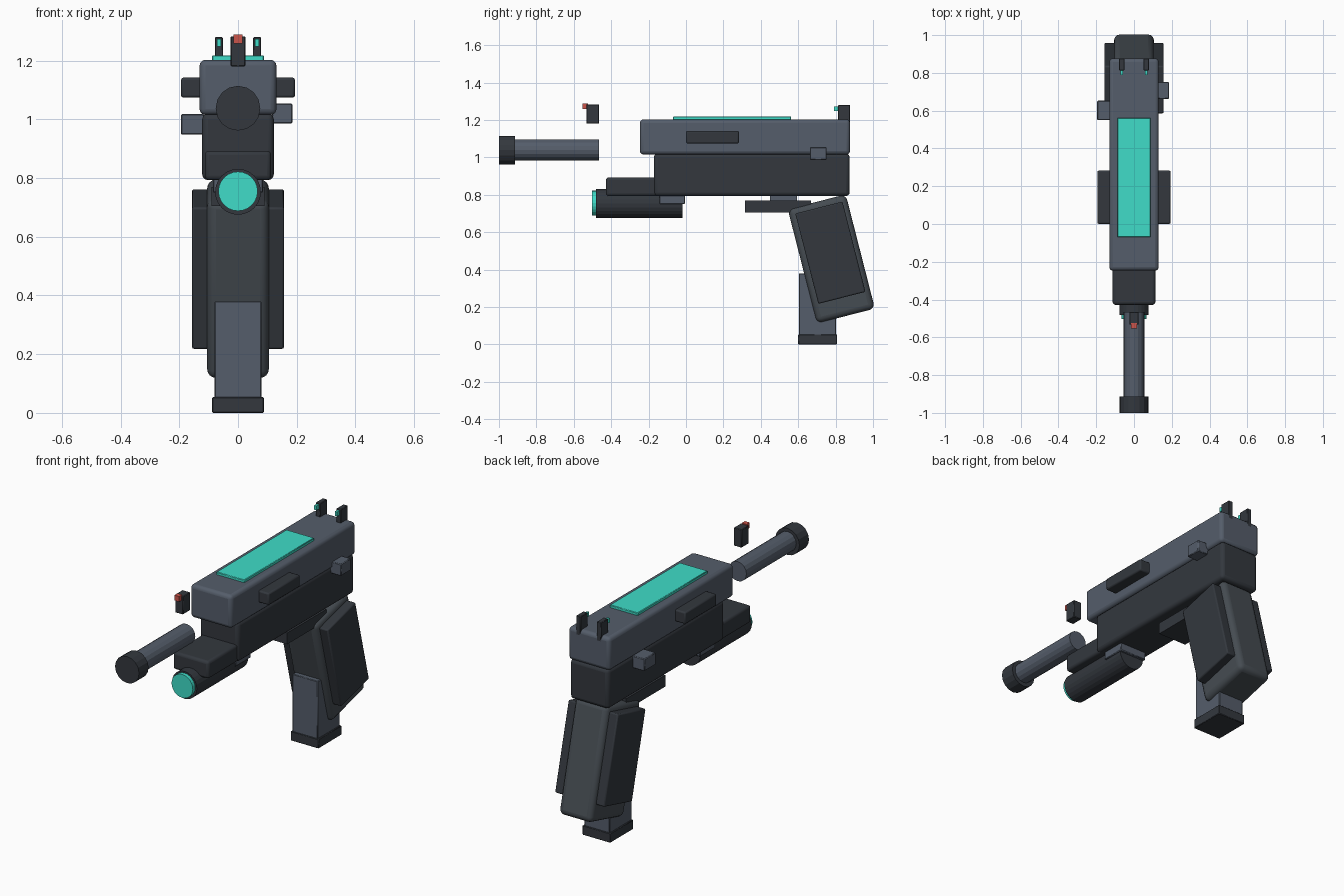
import bpy
from math import pi

if "Cube" in bpy.data.objects:
    bpy.data.objects.remove(bpy.data.objects["Cube"])


def material(name, rgb):
    m = bpy.data.materials.new(name)
    m.diffuse_color = (*rgb, 1)
    m.use_nodes = True
    m.node_tree.nodes["Principled BSDF"].inputs["Base Color"].default_value = m.diffuse_color
    return m


STEEL = material("steel", (0.09, 0.11, 0.145))
DARK = material("dark_polymer", (0.033, 0.039, 0.048))
GRIP = material("grip_polymer", (0.06, 0.072, 0.084))
GLOW = material("glow_cyan", (0.05, 0.72, 0.58))
RED = material("sight_red", (0.6, 0.09, 0.07))


def finish(name, mat, bevel, segments):
    ob = bpy.context.object
    ob.name = name
    ob.data.materials.append(mat)
    if bevel:
        mod = ob.modifiers.new("bevel", 'BEVEL')
        mod.width = bevel
        mod.segments = segments
        bpy.ops.object.shade_smooth_by_angle(angle=0.6)
    return ob


def box(name, x, y, z, mat, bevel=0.0, segments=3, tilt=0.0):
    """Box from (min, max) ranges, tilted about its own x axis."""
    ranges = (x, y, z)
    bpy.ops.mesh.primitive_cube_add(size=1, location=[(a + b) / 2 for a, b in ranges])
    ob = bpy.context.object
    ob.scale = [b - a for a, b in ranges]
    bpy.ops.object.transform_apply(location=False, rotation=False, scale=True)
    ob.rotation_euler.x = tilt
    return finish(name, mat, bevel, segments)


def tube(name, y, z, r, sides, mat, bevel=0.0):
    """Cylinder lying along y."""
    bpy.ops.mesh.primitive_cylinder_add(vertices=sides, radius=r, depth=y[1] - y[0],
                                        location=(0, (y[0] + y[1]) / 2, z),
                                        rotation=(pi / 2, 0, 0))
    return finish(name, mat, bevel, 2)


def sym(h):
    return (-h, h)


# Upper body
box("slide", sym(0.131), (-0.247, 0.877), (1.015, 1.203), STEEL, 0.02)
box("frame", sym(0.122), (-0.172, 0.875), (0.793, 1.02), DARK, 0.02)
box("front_rail", sym(0.113), (-0.428, -0.1), (0.793, 0.893), DARK, 0.015)
box("top_glow_panel", sym(0.088), (-0.07, 0.562), (1.19, 1.218), GLOW, 0.003, 1)

# Barrel and muzzle
tube("barrel", (-0.98, -0.465), 1.04, 0.056, 16, STEEL)
tube("muzzle", (-1.0, -0.914), 1.038, 0.076, 16, DARK)

# Sights
box("front_sight", sym(0.025), (-0.532, -0.465), (1.18, 1.283), DARK, 0.003, 1)
box("front_sight_dot", sym(0.015), (-0.553, -0.525), (1.259, 1.289), RED)
for side, s in (("left", -1), ("right", 1)):
    c = 0.065 * s
    box(f"rear_sight_{side}", (c - 0.014, c + 0.014), (0.813, 0.877), (1.17, 1.28), DARK, 0.003, 1)
    box(f"rear_sight_dot_{side}", (c - 0.007, c + 0.007), (0.79, 0.82), (1.248, 1.273), GLOW)
    # Raised ribs on the slide and panels on the grip
    inner, outer = 0.11 * s, 0.194 * s
    box(f"side_rib_{side}", sorted((inner, outer)), (0.0, 0.283), (1.074, 1.142), DARK, 0.008, 2)
    box(f"grip_panel_{side}", sorted((0.09 * s, 0.157 * s)), (0.642, 0.902), (0.241, 0.739),
        DARK, 0.007, 2, 0.25)

# Controls
box("safety_lever", (0.115, 0.186), (0.662, 0.752), (0.986, 1.054), STEEL, 0.004, 1)
box("slide_release", (-0.195, -0.115), (0.55, 0.653), (0.948, 1.018), STEEL, 0.004, 1)

# Trigger and guard
box("trigger", sym(0.045), (0.45, 0.594), (0.74, 0.81), STEEL)
box("trigger_guard", sym(0.09), (0.315, 0.668), (0.705, 0.77), DARK)

# Grip and magazine
box("grip", sym(0.105), (0.617, 0.937), (0.142, 0.772), GRIP, 0.03, 4, 0.25)
box("magazine", sym(0.08), (0.604, 0.802), (0.04, 0.38), STEEL, 0.003, 1)
box("magazine_base", sym(0.088), (0.6, 0.808), (0.0, 0.054), DARK, 0.003, 1)

# Underbarrel light
tube("light_body", (-0.482, -0.02), 0.753, 0.078, 24, DARK)
tube("light_lens", (-0.503, -0.46), 0.755, 0.067, 24, GLOW)
box("light_mount", sym(0.085), (-0.142, -0.005), (0.75, 0.81), STEEL, 0.004, 1)
